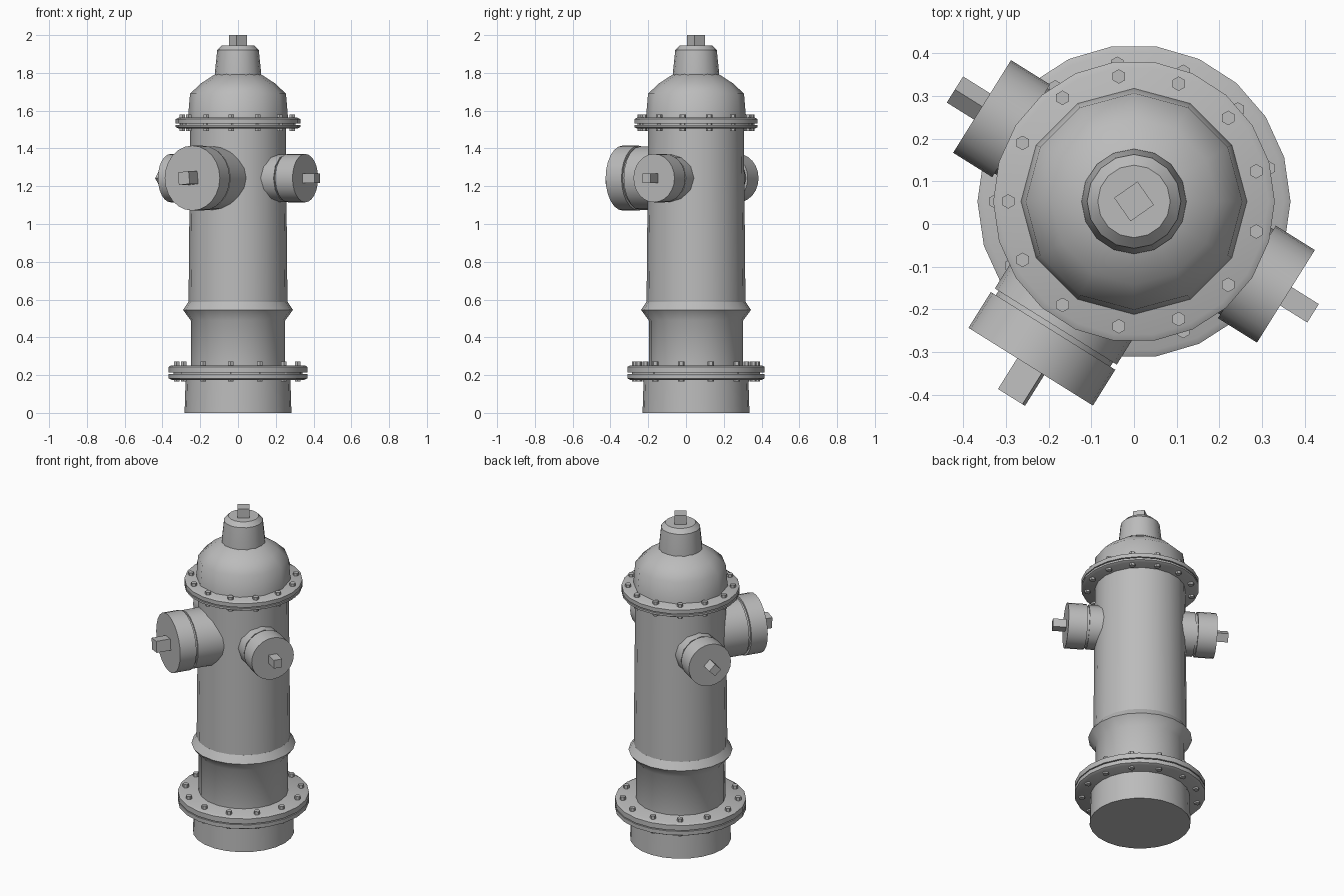
import bpy, bmesh
from math import radians, cos, sin, pi
from mathutils import Matrix, Vector

cube = bpy.data.objects.get("Cube")
if cube:
    bpy.data.objects.remove(cube, do_unlink=True)

iron = bpy.data.materials.new("grey_iron")
iron.use_nodes = True
GREY = (0.5, 0.5, 0.5, 1)
iron.diffuse_color = GREY
iron.node_tree.nodes["Principled BSDF"].inputs["Base Color"].default_value = GREY

AXIS = Matrix.Translation((0, 0.053, 0))


def finish(name, bm, matrix=AXIS, angle=35):
    """Turn a bmesh into a placed object with smooth sides and sharp edges."""
    bmesh.ops.recalc_face_normals(bm, faces=bm.faces)
    mesh = bpy.data.meshes.new(name)
    bm.to_mesh(mesh)
    bm.free()
    mesh.shade_smooth()
    mesh.set_sharp_from_angle(angle=radians(angle))
    mesh.materials.append(iron)
    obj = bpy.data.objects.new(name, mesh)
    bpy.context.collection.objects.link(obj)
    obj.matrix_world = matrix
    return obj


def lathe(name, profile, sides, matrix=AXIS, angle=35):
    """Revolve (radius, height) points around z and cap both ends."""
    bm = bmesh.new()
    rings = [[bm.verts.new((r * cos(2 * pi * i / sides), r * sin(2 * pi * i / sides), z))
              for i in range(sides)] for r, z in profile]
    for low, high in zip(rings, rings[1:]):
        for i in range(sides):
            j = (i + 1) % sides
            bm.faces.new((low[i], low[j], high[j], high[i]))
    bm.faces.new(rings[0][::-1])
    bm.faces.new(rings[-1])
    return finish(name, bm, matrix, angle)


def block(name, width, bottom, top, matrix):
    bm = bmesh.new()
    bmesh.ops.create_cube(bm, size=1)
    bmesh.ops.scale(bm, vec=(width, width, top - bottom), verts=bm.verts)
    bmesh.ops.translate(bm, vec=(0, 0, (top + bottom) / 2), verts=bm.verts)
    return finish(name, bm, matrix)


def flange(name, radius, bottom, split, top):
    """Two bolted plates with a narrow seam between them."""
    edge = 0.008
    lathe(name, [(radius - 0.015, bottom), (radius, bottom + edge), (radius, split - 0.003),
                 (radius - 0.025, split - 0.003), (radius - 0.025, split + 0.003),
                 (radius, split + 0.003), (radius, top - edge), (radius - 0.015, top)], 22)


def bolt_ring(name, ring, bottom, top, count=13):
    bm = bmesh.new()
    for i in range(count):
        a = 2 * pi * i / count + pi
        place = Matrix.Translation((ring * cos(a), ring * sin(a), (bottom + top) / 2))
        bmesh.ops.create_cone(bm, cap_ends=True, segments=6, radius1=0.017, radius2=0.017,
                              depth=top - bottom, matrix=place)
    finish(name, bm)


def nozzle(name, heading, radius, seam, face, tip, nut, nut_turn, neck_sides):
    """Neck, cap and square nut pointing outwards from the barrel."""
    a = radians(heading)
    out = Vector((cos(a), sin(a), 0))
    side = Vector((-sin(a), cos(a), 0))
    up = Vector((0, 0, 1))
    frame = Matrix((side, up, out)).transposed().to_4x4()
    place = Matrix.Translation((0, 0.053, 1.243)) @ frame
    lathe(name + "_neck", [(radius * 0.98, 0.1), (radius * 0.98, seam - 0.012),
                           (radius * 0.92, seam - 0.012), (radius * 0.92, seam + 0.01)],
          neck_sides, place)
    lathe(name + "_cap", [(radius, seam), (radius, face)], 24, place)
    block(name + "_nut", nut, face - 0.01, tip,
          place @ Matrix.Rotation(radians(nut_turn), 4, 'Z'))


# Base, lower flange and flared collar
lathe("base", [(0.283, 0), (0.277, 0.19)], 24)
flange("lower_flange", 0.367, 0.175, 0.21, 0.252)
bolt_ring("lower_bolts", 0.325, 0.165, 0.272)
lathe("collar", [(0.25, 0.22), (0.25, 0.49), (0.291, 0.545), (0.262, 0.588)], 20, angle=50)

# Barrel and upper flange
lathe("barrel", [(0.262, 0.57), (0.253, 1.53)], 20)
flange("upper_flange", 0.33, 1.505, 1.528, 1.563)
bolt_ring("upper_bolts", 0.295, 1.492, 1.58)

# Dome, bonnet and top nut
lathe("dome", [(0.266, 1.55), (0.254, 1.69), (0.195, 1.745), (0.115, 1.797)], 12, angle=60)
lathe("bonnet", [(0.123, 1.785), (0.123, 1.797), (0.11, 1.92), (0.085, 1.945)], 16)
block("top_nut", 0.067, 1.93, 2.0, AXIS @ Matrix.Rotation(radians(35), 4, 'Z'))

# One large outlet and two opposite small ones
nozzle("large_outlet", -122, 0.172, 0.358, 0.457, 0.542, 0.068, 6, 20)
nozzle("left_outlet", -32, 0.128, 0.312, 0.42, 0.495, 0.051, 0, 12)
nozzle("right_outlet", 148, 0.128, 0.312, 0.42, 0.495, 0.051, 45, 12)
